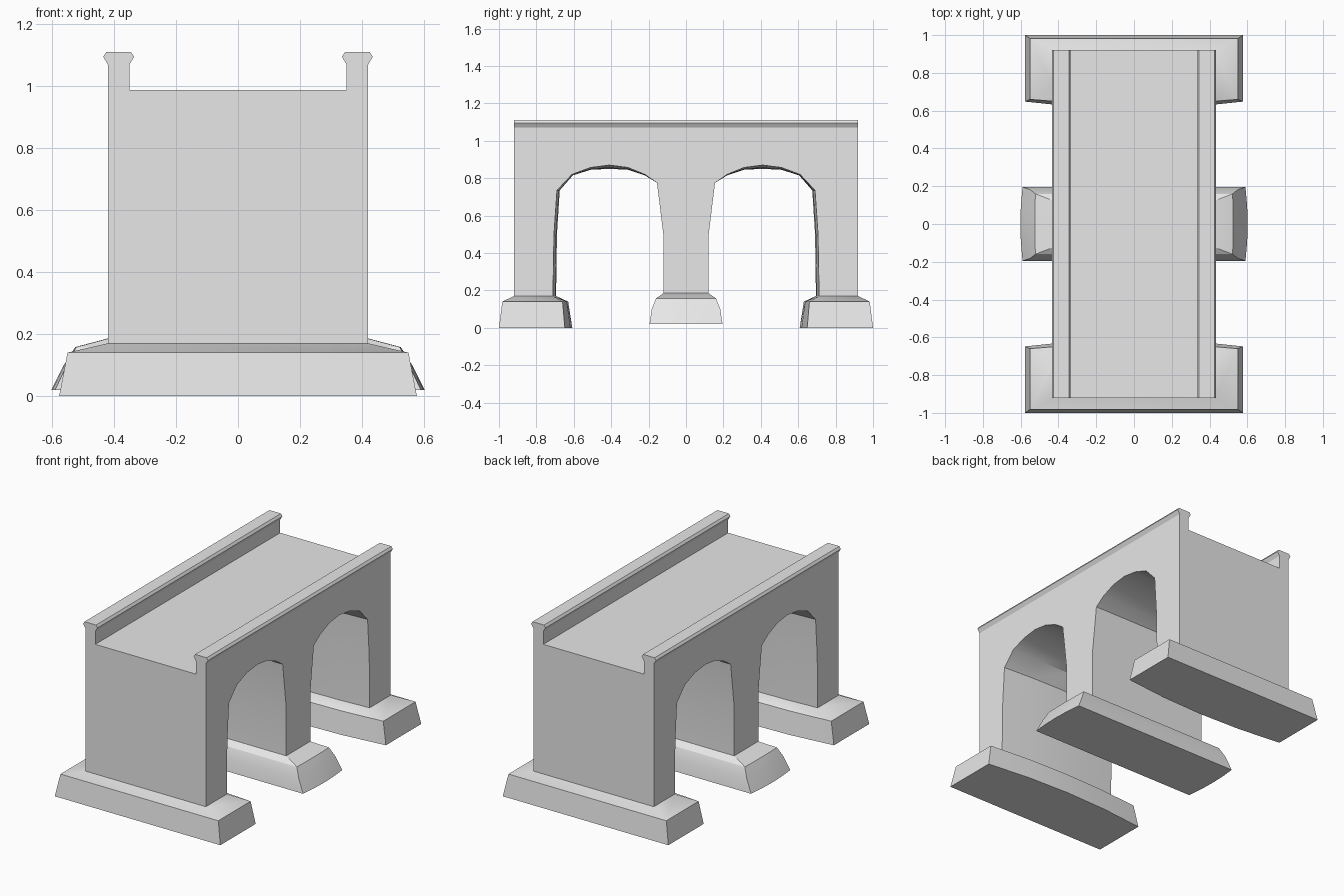
import bpy
import bmesh

cube = bpy.data.objects.get("Cube")
if cube:
    bpy.data.objects.remove(cube, do_unlink=True)

# One plain grey for the whole structure
stone = bpy.data.materials.new("grey stone")
stone.use_nodes = True
GREY = (0.8, 0.8, 0.8, 1)
stone.diffuse_color = GREY
stone.node_tree.nodes["Principled BSDF"].inputs["Base Color"].default_value = GREY


def loft(name, rings):
    """Skin a stack of equally sized point rings and cap both ends."""
    bm = bmesh.new()
    loops = [[bm.verts.new(p) for p in ring] for ring in rings]
    count = len(loops[0])
    for a, b in zip(loops, loops[1:]):
        for i in range(count):
            j = (i + 1) % count
            bm.faces.new((a[i], a[j], b[j], b[i]))
    bm.faces.new(loops[0])
    bm.faces.new(loops[-1])
    bmesh.ops.recalc_face_normals(bm, faces=bm.faces)
    mesh = bpy.data.meshes.new(name)
    bm.to_mesh(mesh)
    bm.free()
    mesh.materials.append(stone)
    obj = bpy.data.objects.new(name, mesh)
    bpy.context.collection.objects.link(obj)
    bpy.ops.object.select_all(action='DESELECT')
    obj.select_set(True)
    bpy.context.view_layer.objects.active = obj
    bpy.ops.object.shade_smooth_by_angle(angle=0.52)
    return obj


STATIONS = [-1, -0.5, 0, 0.5, 1]
HALF_WIDTH = 0.42
HALF_LENGTH = 0.92
DECK = 0.987

# Arch outline at the outer faces and at the middle of the passage
arch_edge = [(0.712, 0.15), (0.706, 0.5), (0.69, 0.735), (0.61, 0.82),
             (0.51, 0.857), (0.41, 0.87), (0.31, 0.857), (0.22, 0.82),
             (0.155, 0.775), (0.12, 0.49), (0.12, 0.15)]
arch_middle = [(0.695, 0.15), (0.69, 0.5), (0.675, 0.735), (0.605, 0.815),
               (0.51, 0.845), (0.41, 0.85), (0.31, 0.845), (0.22, 0.815),
               (0.155, 0.775), (0.12, 0.49), (0.12, 0.15)]


def body_ring(t):
    swell = 1 - t * t
    arch = [(a[0] + (b[0] - a[0]) * swell, a[1] + (b[1] - a[1]) * swell)
            for a, b in zip(arch_edge, arch_middle)]
    half = [(HALF_LENGTH, DECK), (HALF_LENGTH, 0.15)] + arch
    outline = half + [(-y, z) for y, z in reversed(half)]
    return [(t * HALF_WIDTH, y, z) for y, z in outline]


loft("arched_body", [body_ring(t) for t in STATIONS])

# Parapet walls with a flared coping
parapet = [(0.35, DECK), (0.35, 1.07), (0.335, 1.095), (0.345, 1.11),
           (0.425, 1.11), (0.435, 1.095), (0.42, 1.07), (0.42, DECK)]
for side, label in ((1, "left"), (-1, "right")):
    loft(label + "_parapet", [[(side * x, y, z) for x, z in parapet]
                              for y in (-HALF_LENGTH, HALF_LENGTH)])

# End footings: half width, outer y, inner y, inner swell, height
end_levels = [(0.577, 1.0, 0.648, 0.04, 0), (0.55, 0.982, 0.66, 0.03, 0.14),
              (HALF_WIDTH, HALF_LENGTH, 0.712, 0.017, 0.17)]
for side, label in ((-1, "front"), (1, "back")):
    rings = []
    for hx, outer, inner, swell, z in end_levels:
        ring = [(hx, side * outer, z), (-hx, side * outer, z)]
        ring += [(t * hx, side * (inner - swell * (1 - t * t)), z) for t in STATIONS]
        rings.append(ring)
    loft(label + "_footing", rings)

# Middle footing: half width, end swell, half depth, height
middle_levels = [(0.59, 0.012, 0.195, 0.02), (0.552, 0.01, 0.183, 0.1),
                 (0.522, 0.003, 0.16, 0.158), (HALF_WIDTH, 0.003, 0.12, 0.185)]
rings = []
for hx, swell, hy, z in middle_levels:
    end = [(hx + swell * (1 - t * t), t * hy) for t in STATIONS]
    rings.append([(x, y, z) for x, y in end] + [(-x, -y, z) for x, y in end])
loft("middle_footing", rings)
